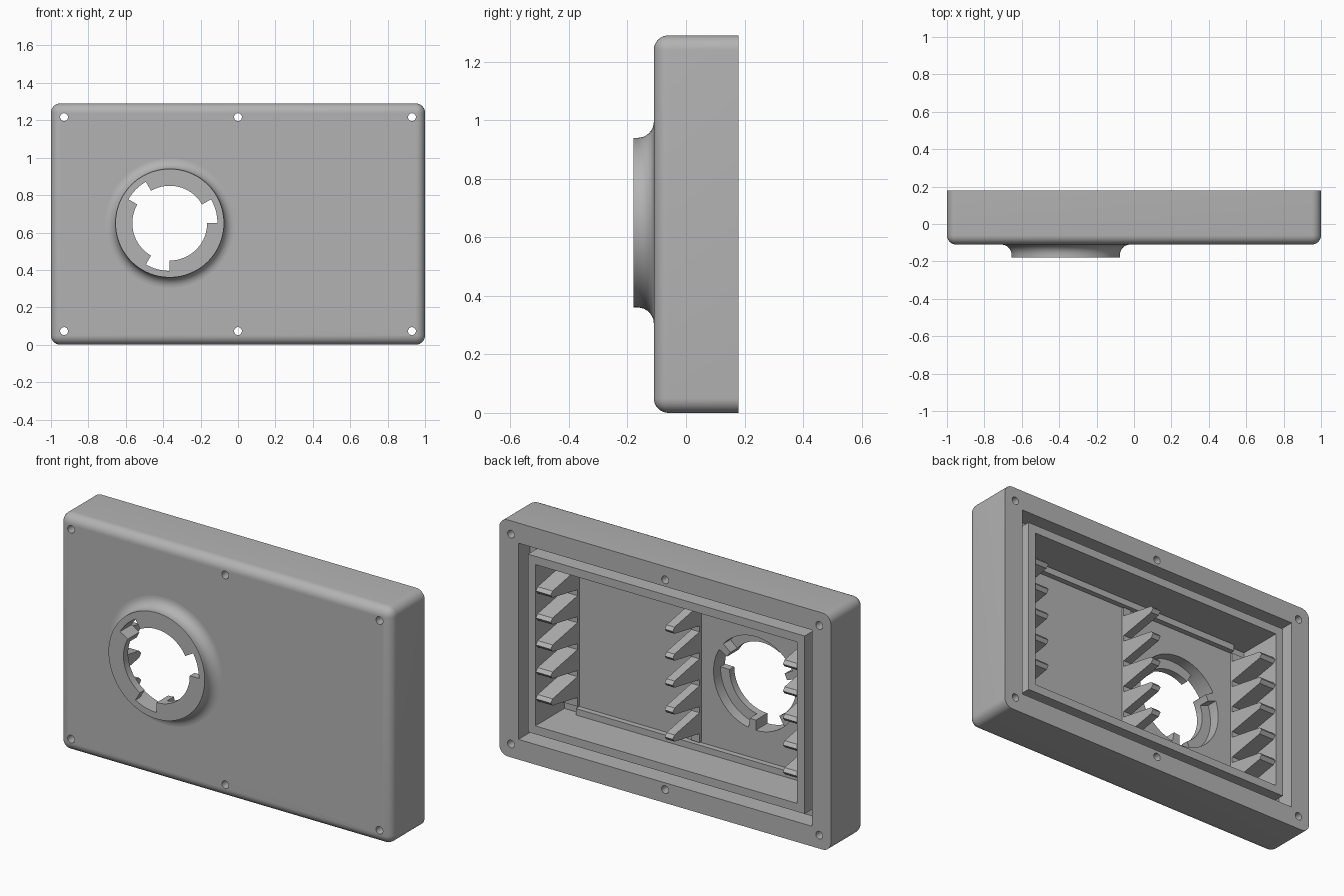
import bpy, bmesh, math
from mathutils import Matrix, Vector

cube = bpy.data.objects.get("Cube")
if cube:
    bpy.data.objects.remove(cube, do_unlink=True)

grey = bpy.data.materials.new("plain grey")
grey.use_nodes = True
grey.diffuse_color = (0.45, 0.45, 0.45, 1)
grey.node_tree.nodes["Principled BSDF"].inputs["Base Color"].default_value = (0.45, 0.45, 0.45, 1)

FRONT, BACK, FLOOR, NOSE = -0.11, 0.18, -0.08, -0.18
MID = 0.645                      # height of the centre line
HOLE = Vector((-0.365, 0, 0.65))  # centre of the round port


def finish(bm, name):
    bmesh.ops.recalc_face_normals(bm, faces=bm.faces[:])
    mesh = bpy.data.meshes.new(name)
    bm.to_mesh(mesh)
    bm.free()
    mesh.materials.append(grey)
    ob = bpy.data.objects.new(name, mesh)
    bpy.context.collection.objects.link(ob)
    return ob


def box(name, x0, x1, y0, y1, z0, z1):
    bm = bmesh.new()
    size = Matrix.Diagonal((x1 - x0, y1 - y0, z1 - z0, 1))
    place = Matrix.Translation(((x0 + x1) / 2, (y0 + y1) / 2, (z0 + z1) / 2))
    bmesh.ops.create_cube(bm, size=1, matrix=place @ size)
    return finish(bm, name)


def centred_box(name, half_x, half_z, y0, y1):
    return box(name, -half_x, half_x, y0, y1, MID - half_z, MID + half_z)


def rod(name, x, z, radius, sides):
    bm = bmesh.new()
    turn = Matrix.Translation((x, 0, z)) @ Matrix.Rotation(math.pi / 2, 4, "X")
    bmesh.ops.create_cone(bm, cap_ends=True, segments=sides, radius1=radius,
                          radius2=radius, depth=1, matrix=turn)
    return finish(bm, name)


def lathe(name, profile, start=0, sweep=360, steps=96):
    """Sweep a closed (radius, y) profile around the port axis."""
    bm = bmesh.new()
    full = sweep == 360
    rings = []
    for i in range(steps if full else steps + 1):
        a = math.radians(start + sweep * i / steps)
        rings.append([bm.verts.new(HOLE + Vector((r * math.cos(a), y, r * math.sin(a))))
                      for r, y in profile])
    n = len(profile)
    for i in range(steps):
        a, b = rings[i], rings[(i + 1) % len(rings)]
        for j in range(n):
            k = (j + 1) % n
            bm.faces.new((a[j], a[k], b[k], b[j]))
    if not full:
        bm.faces.new(rings[0])
        bm.faces.new(rings[-1])
    return finish(bm, name)


def extrude_x(name, outline, x0, x1):
    """Extrude a (y, z) outline between two x positions."""
    bm = bmesh.new()
    face = bm.faces.new([bm.verts.new((x0, y, z)) for y, z in outline])
    new = bmesh.ops.extrude_face_region(bm, geom=[face])["geom"]
    bmesh.ops.translate(bm, vec=(x1 - x0, 0, 0),
                        verts=[v for v in new if isinstance(v, bmesh.types.BMVert)])
    return finish(bm, name)


def cut(ob, cutters):
    for c in cutters:
        mod = ob.modifiers.new("cut", "BOOLEAN")
        mod.operation, mod.solver, mod.object = "DIFFERENCE", "EXACT", c
    deps = bpy.context.evaluated_depsgraph_get()
    ob.data = bpy.data.meshes.new_from_object(ob.evaluated_get(deps))
    ob.modifiers.clear()
    for c in cutters:
        bpy.data.objects.remove(c, do_unlink=True)


def smooth(ob):
    bpy.ops.object.select_all(action="DESELECT")
    ob.select_set(True)
    bpy.context.view_layer.objects.active = ob
    bpy.ops.object.shade_smooth_by_angle(angle=math.radians(30))


# Case: box with rounded front and corner edges
case = centred_box("case", 1, MID, FRONT, BACK)
bm = bmesh.new()
bm.from_mesh(case.data)
edges = [e for e in bm.edges if not all(v.co.y > 0 for v in e.verts)]
bmesh.ops.bevel(bm, geom=edges, offset=0.05, segments=8, profile=0.5, affect="EDGES")
bm.to_mesh(case.data)
bm.free()

# Cavity, seal groove, port and screw holes
screws = [rod("screw_cutter", x, MID + s * 0.572, 0.021, 24)
          for x in (-0.93, 0, 0.93) for s in (-1, 1)]
cut(case, [centred_box("groove_cutter", 0.885, 0.535, 0.08, 0.3),
           centred_box("cavity_cutter", 0.79, 0.44, FLOOR, 0.3),
           rod("port_cutter", HOLE.x, HOLE.z, 0.255, 96)] + screws)
smooth(case)

# Raised seal rib inside the groove
rib = centred_box("seal_rib", 0.835, 0.485, 0.07, 0.17)
cut(rib, [centred_box("rib_cutter", 0.79, 0.44, 0, 0.3)])

# Port collar flaring into the front face
flare = [(0.345 - 0.055 * math.cos(t * math.pi / 16), -0.165 + 0.055 * math.sin(t * math.pi / 16))
         for t in range(9)]
collar = lathe("port_collar", [(0.255, NOSE), (0.29, NOSE)] + flare
               + [(0.345, FRONT + 0.01), (0.255, FRONT + 0.01)])
smooth(collar)

# Three bayonet lips, each with an end stop
for i in range(3):
    start = 30 + 120 * i
    lip = lathe("bayonet_lip", [(0.2, NOSE), (0.258, NOSE), (0.258, -0.14), (0.2, -0.14)],
                start, 90, 24)
    stop = lathe("bayonet_stop", [(0.2, -0.15), (0.258, -0.15), (0.258, FLOOR), (0.2, FLOOR)],
                 start, 10, 4)
    smooth(lip)
    smooth(stop)

# Three combs of tapering fins standing on the floor
for name, x0, x1 in (("left", 0.70, 0.79), ("middle", -0.036, 0.013), ("right", -0.79, -0.70)):
    box(name + "_comb_base", x0, x1, FLOOR - 0.01, FLOOR + 0.015, MID - 0.4, MID + 0.4)
    for i in range(5):
        z = MID + 0.147 * (i - 2)
        extrude_x(name + "_comb_fin",
                  [(FLOOR, z - 0.06), (0.15, z - 0.018), (0.165, z), (0.15, z + 0.018),
                   (FLOOR, z + 0.06)], x0, x1)

# Ledges along the top and bottom of the cavity floor
for s in (-1, 1):
    z0, z1 = sorted((MID + s * 0.405, MID + s * 0.445))
    ledge = box("floor_ledge", -0.70, 0.70, FLOOR - 0.01, FLOOR + 0.03, z0, z1)
